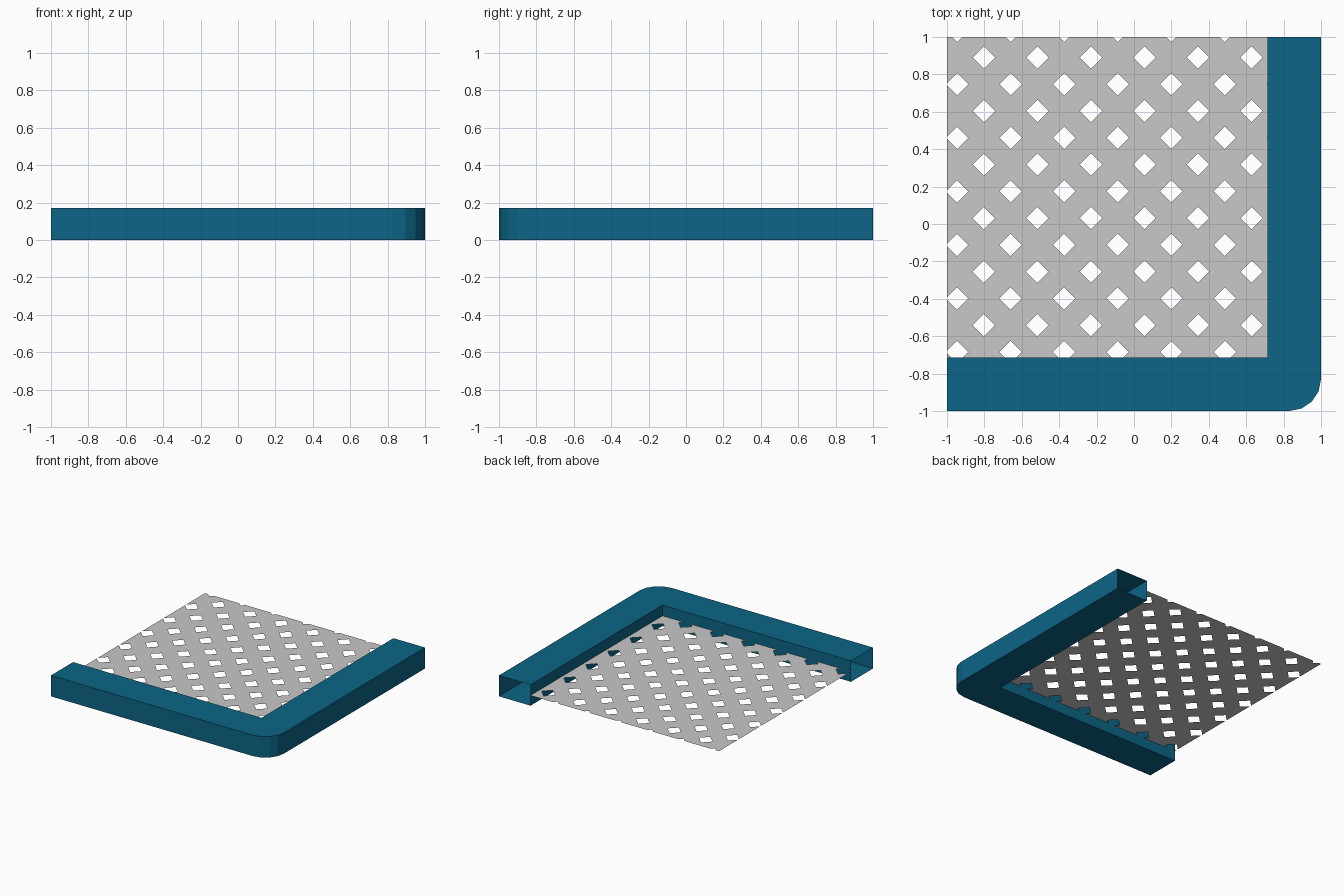
import bpy, bmesh, math
from mathutils import Vector

if "Cube" in bpy.data.objects:
    bpy.data.objects.remove(bpy.data.objects["Cube"])

TOP = 0.172       # frame height
INNER = 0.713     # inner edge of the frame
RADIUS = 0.17     # outer corner rounding
MESH_Z = 0.084    # height of the perforated sheet


def material(name, rgb):
    m = bpy.data.materials.new(name)
    m.diffuse_color = (*rgb, 1)
    m.use_nodes = True
    m.node_tree.nodes["Principled BSDF"].inputs["Base Color"].default_value = m.diffuse_color
    return m


def finish(bm, name, mat):
    me = bpy.data.meshes.new(name)
    bm.to_mesh(me)
    bm.free()
    me.materials.append(mat)
    ob = bpy.data.objects.new(name, me)
    bpy.context.collection.objects.link(ob)
    return ob


teal = material("teal_blue", (0.0035, 0.130, 0.238))
grey = material("light_grey", (0.58, 0.58, 0.58))

# Frame: hollow L-shaped box section with open ends and a rounded outer corner
c = 1 - RADIUS
outer = [(-1, -1)]
for i in range(5):
    a = math.radians(-90 + 22.5 * i)
    outer.append((c + RADIUS * math.cos(a), -c + RADIUS * math.sin(a)))
outer.append((1, 1))
inner = [(INNER, 1), (INNER, -INNER), (-1, -INNER)]
outline = outer + inner
open_ends = {len(outer) - 1, len(outline) - 1}

bm = bmesh.new()
low = [bm.verts.new((x, y, 0)) for x, y in outline]
high = [bm.verts.new((x, y, TOP)) for x, y in outline]
bm.faces.new(high)
bm.faces.new(low[::-1])
n = len(outline)
for i in range(n):
    if i not in open_ends:
        j = (i + 1) % n
        bm.faces.new((low[i], low[j], high[j], high[i]))
finish(bm, "corner_frame", teal)

# Perforated sheet: diagonal grid with every odd cell left open, trimmed square
STEP, HALF = 0.2862, 0.06
cx, cy = -0.087, -0.112           # centre of one hole
u0, v0 = cx + cy, cx - cy
offsets = []
for k in range(-9, 10):
    offsets += [k * STEP - HALF, k * STEP + HALF]

bm = bmesh.new()
grid = [[bm.verts.new(((u0 + p + v0 + q) / 2, (u0 + p - v0 - q) / 2, MESH_Z))
         for q in offsets] for p in offsets]
for i in range(len(offsets) - 1):
    for j in range(len(offsets) - 1):
        if i % 2 or j % 2:        # even/even cells are the holes
            bm.faces.new((grid[i][j], grid[i][j + 1],
                          grid[i + 1][j + 1], grid[i + 1][j]))
for co, no in (((-1, 0, 0), (-1, 0, 0)), ((INNER, 0, 0), (1, 0, 0)),
               ((0, -INNER, 0), (0, -1, 0)), ((0, 1, 0), (0, 1, 0))):
    bmesh.ops.bisect_plane(bm, geom=bm.verts[:] + bm.edges[:] + bm.faces[:],
                           plane_co=Vector(co), plane_no=Vector(no),
                           clear_outer=True)
loose = [v for v in bm.verts if not v.link_faces]
bmesh.ops.delete(bm, geom=loose, context='VERTS')
bm.normal_update()
for f in bm.faces:
    if f.normal.z < 0:
        f.normal_flip()
finish(bm, "perforated_sheet", grey)
